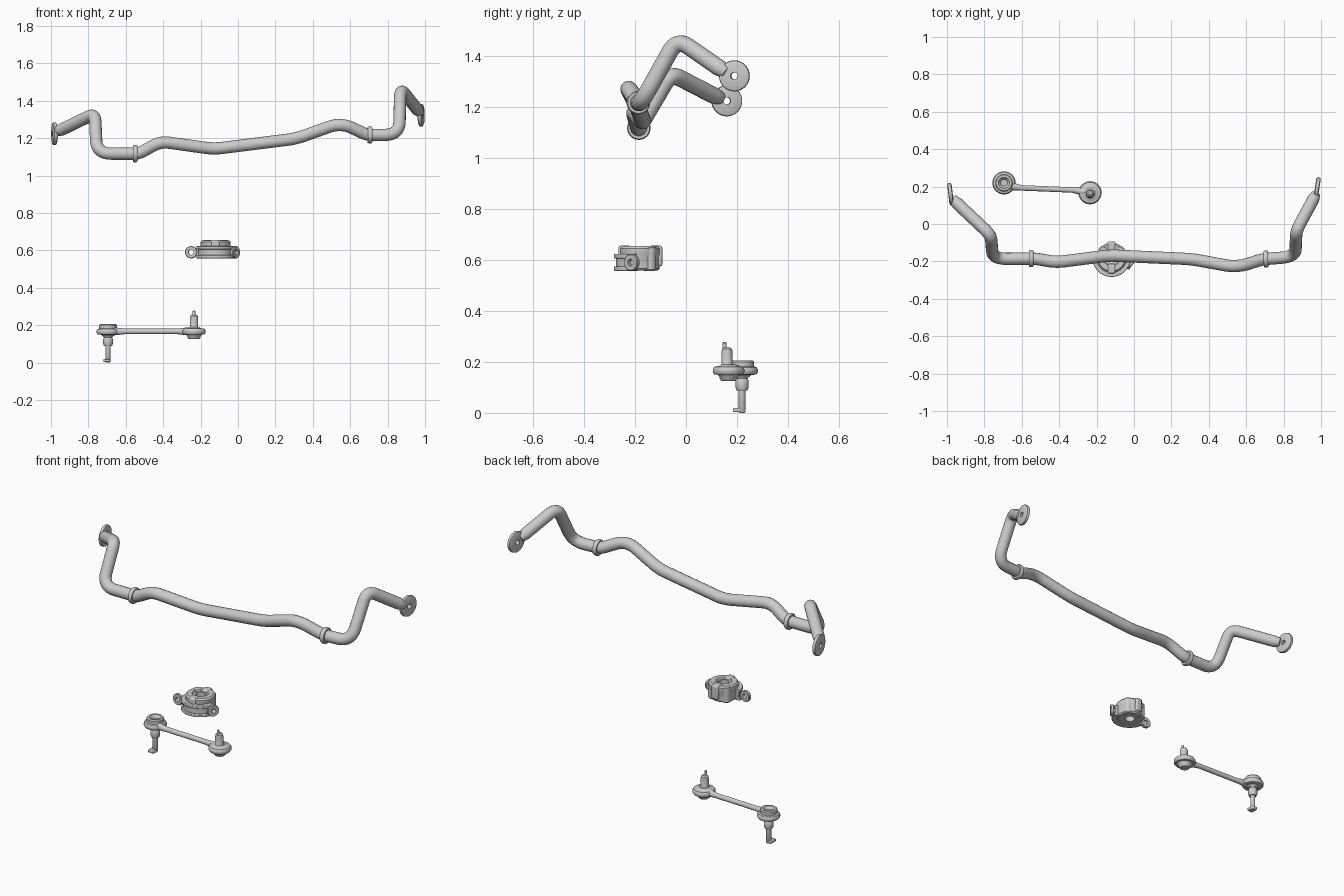
import bpy, bmesh, math
from mathutils import Vector

if "Cube" in bpy.data.objects:
    bpy.data.objects.remove(bpy.data.objects["Cube"])

V = Vector

def finish(name, bm, angle=35):
    bmesh.ops.remove_doubles(bm, verts=bm.verts, dist=1e-5)
    bmesh.ops.recalc_face_normals(bm, faces=bm.faces)
    me = bpy.data.meshes.new(name)
    bm.to_mesh(me)
    bm.free()
    ob = bpy.data.objects.new(name, me)
    bpy.context.collection.objects.link(ob)
    bpy.ops.object.select_all(action='DESELECT')
    ob.select_set(True)
    bpy.context.view_layer.objects.active = ob
    bpy.ops.object.shade_smooth_by_angle(angle=math.radians(angle))
    return ob

def lathe(name, profile, loc, axis=(0, 0, 1), n=32, closed=False):
    """Revolve (radius, height) points round an axis."""
    bm = bmesh.new()
    q = V(axis).to_track_quat('Z', 'Y')
    rings = []
    for r, h in profile:
        rings.append([bm.verts.new(V(loc) + q @ V((r * math.cos(2 * math.pi * i / n),
                      r * math.sin(2 * math.pi * i / n), h))) for i in range(n)])
    if closed:
        rings.append(rings[0])
    for a, b in zip(rings, rings[1:]):
        for i in range(n):
            j = (i + 1) % n
            bm.faces.new((a[i], a[j], b[j], b[i]))
    return finish(name, bm)

def prism(name, pts, z0, z1, bevel=0.004):
    """Extrude an xy outline between two heights."""
    bm = bmesh.new()
    lo = [bm.verts.new((x, y, z0)) for x, y in pts]
    hi = [bm.verts.new((x, y, z1)) for x, y in pts]
    bm.faces.new(lo)
    bm.faces.new(hi)
    for i in range(len(pts)):
        j = (i + 1) % len(pts)
        bm.faces.new((lo[i], lo[j], hi[j], hi[i]))
    ob = finish(name, bm)
    m = ob.modifiers.new("bevel", 'BEVEL')
    m.width, m.segments, m.limit_method = bevel, 2, 'ANGLE'
    return ob

def sweep(name, pts, radius, ends=(1, 1)):
    """Round tube along 3D points."""
    cu = bpy.data.curves.new(name, 'CURVE')
    cu.dimensions, cu.bevel_depth, cu.bevel_resolution = '3D', radius, 6
    cu.use_fill_caps = True
    sp = cu.splines.new('POLY')
    sp.points.add(len(pts) - 1)
    for p, c in zip(sp.points, pts):
        p.co = (*c, 1)
    sp.points[0].radius, sp.points[-1].radius = ends
    tmp = bpy.data.objects.new(name + "_path", cu)
    bpy.context.collection.objects.link(tmp)
    me = bpy.data.meshes.new_from_object(tmp.evaluated_get(bpy.context.evaluated_depsgraph_get()))
    bpy.data.objects.remove(tmp)
    bm = bmesh.new()
    bm.from_mesh(me)
    return finish(name, bm)

def fillet(pts, dists, n=8):
    """Round the inner corners of a polyline."""
    pts = [V(p) for p in pts]
    out = [pts[0]]
    for a, b, c, d in zip(pts, pts[1:], pts[2:], dists):
        p, q = b + (a - b).normalized() * d, b + (c - b).normalized() * d
        for i in range(n + 1):
            t = i / n
            out.append(p * (1 - t) ** 2 + b * 2 * t * (1 - t) + q * t * t)
    return out + [pts[-1]]

# Sway bar tube, left end to right end
bar = [(-0.97, 0.135, 1.235), (-0.94, 0.105, 1.247), (-0.765, -0.06, 1.332), (-0.755, -0.187, 1.117),
       (-0.53, -0.185, 1.117), (-0.415, -0.205, 1.182), (-0.13, -0.168, 1.142),
       (0.31, -0.188, 1.197), (0.55, -0.232, 1.283), (0.69, -0.188, 1.217),
       (0.862, -0.175, 1.217), (0.868, -0.035, 1.468), (0.955, 0.125, 1.357), (0.972, 0.16, 1.335)]
sweep("sway_bar", fillet(bar, [0.008, 0.05, 0.08, 0.03, 0.05, 0.05, 0.05, 0.07, 0.03, 0.08, 0.06, 0.01]),
      0.033, (0.75, 0.75))

# Stop collars on the bar
for x, y, z, ax in ((-0.55, -0.185, 1.117, (1, 0, 0)), (0.705, -0.187, 1.217, (1, 0.04, 0))):
    lathe("bar_collar", [(0.03, -0.012), (0.042, -0.012), (0.046, -0.006), (0.046, 0.006),
                         (0.042, 0.012), (0.03, 0.012)], (x, y, z), ax, closed=True)

# Flattened end eyes with bolt holes
for loc, ax in (((-0.981, 0.16, 1.224), (-1, -0.12, 0)), ((0.979, 0.19, 1.322), (1, -0.15, 0))):
    lathe("bar_end_eye", [(0.014, -0.012), (0.05, -0.012), (0.059, -0.008), (0.061, 0),
                          (0.059, 0.008), (0.05, 0.012), (0.014, 0.012)], loc, ax, closed=True)

# Bushing with vertical bore
CX, CY = -0.12, -0.18
lathe("bushing", [(0.028, 0.558), (0.068, 0.558), (0.076, 0.566), (0.076, 0.615), (0.08, 0.625),
                  (0.08, 0.645), (0.072, 0.654), (0.045, 0.654), (0.04, 0.646), (0.028, 0.646)],
      (CX, CY, 0), closed=True)
for a in (40, 140):
    c, s = math.cos(math.radians(a)), math.sin(math.radians(a))
    lathe("bushing_lobe", [(0, 0.556), (0.02, 0.556), (0.026, 0.562), (0.026, 0.648), (0.02, 0.655), (0, 0.655)],
          (CX + 0.058 * c, CY + 0.058 * s, 0), n=20)
for y0, y1 in ((CY + 0.035, -0.093), (-0.265, CY - 0.035)):
    prism("bushing_tab", [(CX - 0.021, y0), (CX + 0.021, y0), (CX + 0.021, y1), (CX - 0.021, y1)],
          0.575, 0.656, 0.008)

# Channel strap round the front of the bushing: recessed web and two rims
def arc(r, a0, a1, n=20):
    return [(CX + r * math.cos(math.radians(a0 + (a1 - a0) * i / n)),
             CY + r * math.sin(math.radians(a0 + (a1 - a0) * i / n))) for i in range(n + 1)]

for name, r, z0, z1 in (("strap_web", 0.094, 0.57, 0.61), ("strap_lower_rim", 0.103, 0.557, 0.574),
                        ("strap_upper_rim", 0.103, 0.606, 0.623)):
    prism(name, arc(r, 185, 350) + arc(0.07, 350, 185), z0, z1, 0.003)

# Strap bolt ears
for loc, ax in (((-0.25, -0.2, 0.59), (-0.1, -1, 0)), ((-0.015, -0.212, 0.59), (0.8, -0.6, 0))):
    lathe("strap_ear", [(0.014, -0.01), (0.03, -0.01), (0.033, -0.006), (0.033, 0.006),
                        (0.03, 0.01), (0.014, 0.01)], loc, ax, n=24, closed=True)

# Drop link: rod and two ball joints facing opposite ways
LX, LY, RX, RY = -0.695, 0.22, -0.235, 0.167
sweep("link_rod", [(LX + 0.03, 0.202, 0.167), (-0.60, 0.193, 0.167), (-0.33, 0.182, 0.167), (RX - 0.03, 0.172, 0.167)],
      0.0145, (1.5, 1.5))
lathe("left_joint_housing", [(0, 0.19), (0.018, 0.19), (0.022, 0.198), (0.03, 0.206), (0.042, 0.206), (0.047, 0.2),
                             (0.047, 0.182), (0.057, 0.179), (0.062, 0.17), (0.062, 0.16), (0.056, 0.151),
                             (0.035, 0.148), (0.028, 0.14), (0, 0.14)], (LX, LY, 0))
lathe("left_joint_boot", [(0, 0.145), (0.028, 0.145), (0.022, 0.134), (0.026, 0.125), (0.026, 0.1),
                          (0.021, 0.088), (0, 0.088)], (LX, LY, 0), n=24)
lathe("left_joint_stud", [(0, 0.1), (0.014, 0.1), (0.014, 0.006), (0.01, 0), (0, 0)], (LX, LY, 0), n=20)
prism("left_stud_foot", [(LX - 0.024, LY - 0.035), (LX + 0.012, LY - 0.035), (LX + 0.012, LY + 0.012),
                         (LX - 0.024, LY + 0.012)], 0.003, 0.02)
lathe("right_joint_housing", [(0, 0.125), (0.026, 0.125), (0.034, 0.133), (0.036, 0.142), (0.044, 0.15),
                              (0.056, 0.151), (0.062, 0.16), (0.062, 0.172), (0.056, 0.181), (0.036, 0.184),
                              (0.028, 0.19), (0, 0.19)], (RX, RY, 0))
lathe("right_joint_boot", [(0, 0.18), (0.028, 0.18), (0.022, 0.192), (0.022, 0.235), (0.02, 0.25),
                           (0.012, 0.257), (0, 0.257)], (RX, RY - 0.006, 0), n=24)
lathe("right_joint_stud", [(0, 0.24), (0.008, 0.24), (0.008, 0.275), (0.005, 0.279), (0, 0.279)],
      (RX, RY - 0.016, 0), n=16)
